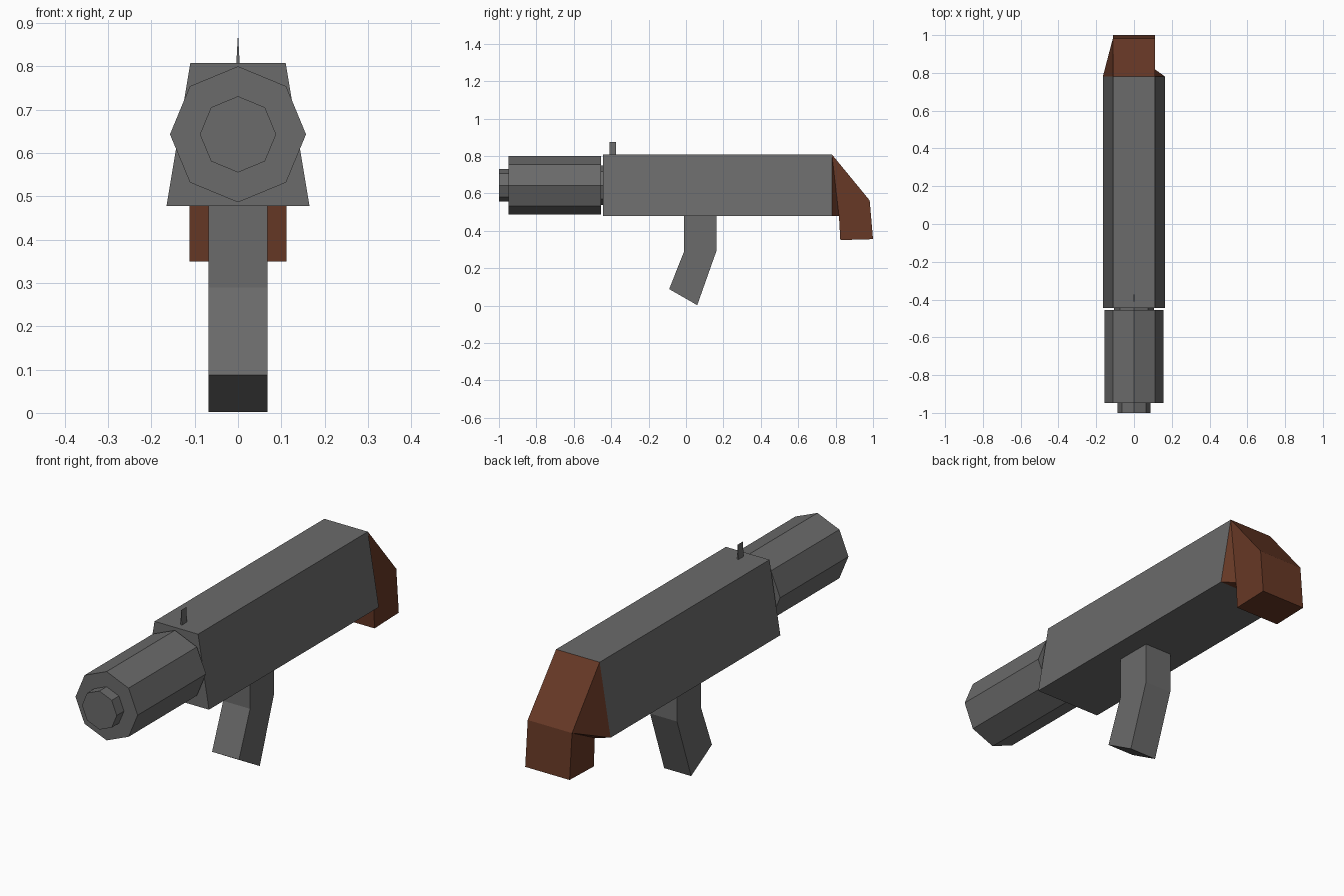
import bpy, bmesh, math

if "Cube" in bpy.data.objects:
    bpy.data.objects.remove(bpy.data.objects["Cube"])


def material(name, rgb):
    m = bpy.data.materials.new(name)
    m.diffuse_color = (*rgb, 1)
    m.use_nodes = True
    m.node_tree.nodes["Principled BSDF"].inputs["Base Color"].default_value = m.diffuse_color
    return m


GREY = material("gunmetal grey", (0.145, 0.145, 0.145))
BROWN = material("wood brown", (0.135, 0.04, 0.019))


def build(name, verts, faces, mat):
    bm = bmesh.new()
    vs = [bm.verts.new(v) for v in verts]
    for f in faces:
        bm.faces.new([vs[i] for i in f])
    bmesh.ops.recalc_face_normals(bm, faces=bm.faces)
    me = bpy.data.meshes.new(name)
    bm.to_mesh(me)
    bm.free()
    me.materials.append(mat)
    ob = bpy.data.objects.new(name, me)
    bpy.context.collection.objects.link(ob)
    return ob


def loft(name, a, b, mat):
    """Closed solid between two matching loops."""
    n = len(a)
    sides = [(i, (i + 1) % n, n + (i + 1) % n, n + i) for i in range(n)]
    return build(name, a + b, [tuple(range(n)), tuple(range(n, 2 * n))] + sides, mat)


def along_y(name, section, y0, y1, mat):
    return loft(name, [(x, y0, z) for x, z in section], [(x, y1, z) for x, z in section], mat)


def octagon(r, zc=0.643):
    return [(r * math.cos(i * math.pi / 4), zc + r * math.sin(i * math.pi / 4)) for i in range(8)]


# Receiver body with sloping sides
along_y("receiver", [(-0.165, 0.478), (0.165, 0.478), (0.11, 0.808), (-0.11, 0.808)], -0.445, 0.78, GREY)

# Octagonal barrel, its collar and muzzle
along_y("barrel", octagon(0.157), -0.948, -0.455, GREY)
along_y("barrel_collar", octagon(0.105), -0.46, -0.44, GREY)
along_y("muzzle", octagon(0.088), -1.0, -0.945, GREY)

# Thin wedge sight
along_y("front_sight", [(-0.004, 0.806), (0.004, 0.806), (0, 0.875)], -0.41, -0.373, GREY)

# Bent grip
grip = [(-0.01, 0.48), (0.162, 0.48), (0.162, 0.29), (0.06, 0.002), (-0.09, 0.088), (-0.01, 0.29)]
loft("grip", [(-0.068, y, z) for y, z in grip], [(0.068, y, z) for y, z in grip], GREY)

# Wooden stock: side outline as (half width, y, z)
side = [(0.11, 0.78, 0.808), (0.165, 0.78, 0.478), (0.112, 0.818, 0.478),
        (0.112, 0.825, 0.35), (0.112, 1.0, 0.355), (0.112, 0.982, 0.562)]
verts = [(-x, y, z) for x, y, z in side] + side
rim = [(i, (i + 1) % 6, 6 + (i + 1) % 6, 6 + i) for i in range(6)]
left = [(0, 1, 5), (1, 2, 5), (2, 3, 4, 5)]
right = [(6, 7, 8), (6, 8, 11), (8, 9, 10, 11)]
build("stock", verts, rim + left + right, BROWN)
